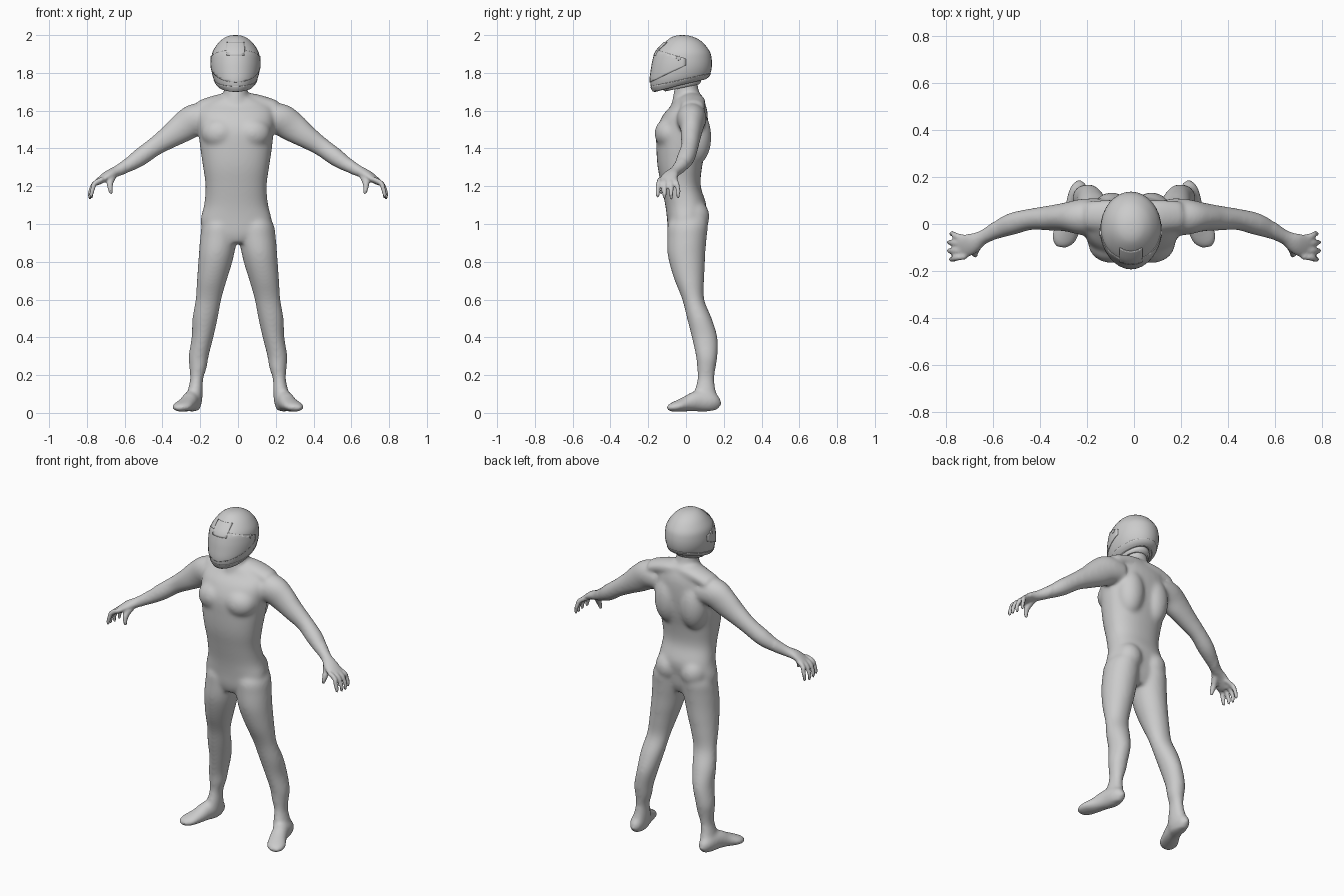
import bpy, bmesh, math
from mathutils import Vector

if "Cube" in bpy.data.objects:
    bpy.data.objects.remove(bpy.data.objects["Cube"])

SIDES = 32


def densify(rows, n=4):
    """Catmull-Rom interpolation of rows of numbers."""
    out = []
    for i in range(len(rows) - 1):
        a, b, c, d = rows[max(i - 1, 0)], rows[i], rows[i + 1], rows[min(i + 2, len(rows) - 1)]
        for k in range(n):
            t = k / n
            out.append([0.5 * (2 * q + (r - p) * t + (2 * p - 5 * q + 4 * r - s) * t * t
                               + (3 * q - p - 3 * r + s) * t ** 3)
                        for p, q, r, s in zip(a, b, c, d)])
    out.append(list(rows[-1]))
    return out


def skin(bm, rings, cap=True):
    loops = [[bm.verts.new(p) for p in ring] for ring in rings]
    n = len(loops[0])
    faces = [bm.faces.new((a[j], a[(j + 1) % n], b[(j + 1) % n], b[j]))
             for a, b in zip(loops, loops[1:]) for j in range(n)]
    if cap:
        faces += [bm.faces.new(loops[0]), bm.faces.new(loops[-1])]
    bmesh.ops.recalc_face_normals(bm, faces=faces)


def stack(bm, rows, cap=True, power=1.0):
    """Level rings: centre x, half width, front y, back y, front z, back z."""
    rings = []
    for cx, hw, yf, yb, zf, zb in densify(rows):
        ring = []
        for j in range(SIDES):
            c, s = (math.copysign(abs(f(2 * math.pi * j / SIDES)) ** power, f(2 * math.pi * j / SIDES))
                    for f in (math.cos, math.sin))
            t = (s + 1) / 2
            ring.append((cx + hw * c, yf + (yb - yf) * t, zf + (zb - zf) * t))
        rings.append(ring)
    skin(bm, rings, cap)


def tube(bm, rows, side=1):
    """Limb along a path: x, y, z, half width, half thickness."""
    rows = densify(rows)
    pts = [Vector((side * r[0], r[1], r[2])) for r in rows]
    rings = []
    for i, r in enumerate(rows):
        d = (pts[min(i + 1, len(pts) - 1)] - pts[max(i - 1, 0)]).normalized()
        up = Vector((0, 0, 1)) if abs(d.z) < 0.8 else Vector((side, 0, 0))
        u = d.cross(up).normalized()
        v = u.cross(d)
        rings.append([pts[i] + u * r[3] * math.cos(a) + v * r[4] * math.sin(a)
                      for a in (2 * math.pi * j / 20 for j in range(20))])
    skin(bm, rings)


def ball(bm, centre, radii):
    ret = bmesh.ops.create_uvsphere(bm, u_segments=24, v_segments=16, radius=1)
    for v in ret["verts"]:
        v.co = Vector([c + p * r for c, p, r in zip(centre, v.co, radii)])


def add_object(name, bm):
    mesh = bpy.data.meshes.new(name)
    bm.to_mesh(mesh)
    bm.free()
    obj = bpy.data.objects.new(name, mesh)
    bpy.context.collection.objects.link(obj)
    for p in mesh.polygons:
        p.use_smooth = True
    return obj


# Torso and neck
bm = bmesh.new()
torso = [(0.90, .07, -.08, .07), (0.95, .165, -.095, .09), (1.02, .188, -.10, .098), (1.1, .17, -.11, .108),
         (1.2, .162, -.13, .078), (1.3, .175, -.15, .085), (1.4, .19, -.157, .105), (1.5, .20, -.155, .115),
         (1.58, .205, -.12, .115), (1.63, .18, -.075, .105), (1.67, .10, -.055, .085)]
stack(bm, [(-.01, w, f, b, z, z) for z, w, f, b in torso], power=0.88)
stack(bm, [(-.012, w, f, b, z, z) for z, w, f, b in
           [(1.6, .085, -.085, .09), (1.68, .066, -.068, .075), (1.74, .062, -.06, .062), (1.82, .062, -.06, .06)]])

leg = [(1.07, .03, .14, -.05, .10), (1.0, .008, .188, -.095, .116), (.93, .004, .20, -.10, .11),
       (.85, .018, .207, -.099, .103), (.78, .035, .212, -.085, .10), (.7, .06, .218, -.06, .096),
       (.6, .088, .225, -.02, .097), (.5, .107, .242, .005, .137), (.4, .13, .246, .03, .167),
       (.3, .155, .262, .052, .167), (.24, .165, .258, .058, .158), (.18, .184, .254, .06, .15),
       (.12, .186, .266, .045, .158), (.06, .19, .275, .03, .174), (.012, .205, .265, .05, .165)]
foot = [(.232, .176, .03, .02, .02), (.235, .14, .056, .042, .05), (.25, .06, .062, .046, .056),
        (.27, 0, .047, .05, .041), (.295, -.05, .035, .056, .029), (.305, -.082, .028, .045, .022),
        (.308, -.103, .024, .02, .011)]
arm = [(.14, .03, 1.555, .08, .07), (.22, .03, 1.555, .078, .085), (.29, .03, 1.512, .062, .08),
       (.36, .025, 1.463, .054, .064), (.44, .02, 1.41, .046, .051), (.52, 0, 1.352, .048, .048),
       (.58, -.025, 1.312, .039, .038), (.64, -.055, 1.28, .03, .029), (.69, -.083, 1.257, .044, .024),
       (.735, -.098, 1.226, .051, .017), (.75, -.10, 1.21, .045, .01)]

# Mirrored limbs and muscle masses
for s in (-1, 1):
    stack(bm, [(s * (a + b) / 2, (b - a) / 2, f, k, z, z) for z, a, b, f, k in leg])
    tube(bm, foot, s)
    tube(bm, arm, s)
    # shoulder slope
    tube(bm, [(0, .03, 1.655, .065, .045), (.1, .035, 1.645, .07, .042), (.2, .035, 1.615, .062, .04)], s)
    # chest, back, buttock, kneecap
    ball(bm, (s * .085 - .01, -.085, 1.48), (.10, .082, .085))
    ball(bm, (s * .085 - .01, .05, 1.46), (.085, .085, .15))
    ball(bm, (s * .085 - .005, .04, 1.04), (.08, .085, .09))
    ball(bm, (s * .155, .01, .64), (.045, .04, .06))
    # fingers and thumb
    for i in range(4):
        y = -.06 - .026 * i
        spread = -.042 - .036 * i
        reach = .793 - .008 * abs(i - 1.5)
        tube(bm, [(.715, y, 1.238, .013, .013), (.757, (y + spread) / 2, 1.217, .014, .014),
                  (reach - .012, spread, 1.185, .012, .012), (reach - .004, spread, 1.155, .011, .011),
                  (reach - .008, spread, 1.128 + .006 * abs(i - 1), .007, .007)], s)
    tube(bm, [(.655, -.075, 1.265, .018, .018), (.675, -.11, 1.225, .019, .019),
              (.677, -.128, 1.19, .014, .014), (.67, -.133, 1.158, .009, .009)], s)

# Fuse everything into one continuous skin
rough = add_object("body_rough", bm)
mod = rough.modifiers.new("fuse", "REMESH")
mod.mode = 'VOXEL'
mod.voxel_size = 0.0075
dg = bpy.context.evaluated_depsgraph_get()
fused = bpy.data.meshes.new_from_object(rough.evaluated_get(dg))
bpy.data.objects.remove(rough)
bm = bmesh.new()
bm.from_mesh(fused)
for count, limit in ((14, .6), (2, 2)):
    chosen = [v for v in bm.verts if abs(v.co.x) < limit]
    for _ in range(count):
        bmesh.ops.smooth_vert(bm, verts=chosen, factor=0.5, use_axis_x=True, use_axis_y=True, use_axis_z=True)
add_object("body", bm)

# Helmet shell
HX = -.013
shell = [(HX, w, f, b, zf, zb) for w, f, b, zf, zb in
         [(.002, -.022, -.018, 2.0, 2.0), (.03, -.052, .015, 1.997, 1.997), (.06, -.083, .052, 1.985, 1.985),
          (.092, -.12, .09, 1.955, 1.96), (.121, -.16, .125, 1.91, 1.915), (.129, -.175, .136, 1.865, 1.875),
          (.129, -.184, .137, 1.815, 1.835), (.121, -.19, .13, 1.765, 1.80), (.108, -.185, .118, 1.725, 1.78),
          (.092, -.172, .10, 1.702, 1.768)]]
lining = [(HX, .082, -.155, .088, 1.702, 1.768), (HX, .075, -.14, .08, 1.72, 1.778), (HX, .07, -.12, .075, 1.78, 1.80)]
bm = bmesh.new()
stack(bm, shell + lining)
helmet = add_object("helmet", bm)


def panel(name, planes, thick):
    """Raised panel: helmet surface trimmed by (point, outward normal) planes."""
    bm = bmesh.new()
    stack(bm, shell, cap=False)
    for co, no in planes:
        bmesh.ops.bisect_plane(bm, geom=bm.verts[:] + bm.edges[:] + bm.faces[:],
                               plane_co=co, plane_no=no, clear_outer=True)
    for f in bm.faces:
        f.normal_update()
        if f.normal.dot(f.calc_center_median() - Vector((HX, -.02, 1.85))) < 0:
            f.normal_flip()
    obj = add_object(name, bm)
    m = obj.modifiers.new("thickness", "SOLIDIFY")
    m.thickness = thick
    m.offset = 1
    return obj


hard = [helmet,
        panel("visor", [((0, -.19, 1.75), (0, .48, -1)), ((0, -.17, 1.925), (0, .3, 1)), ((0, 0, 0), (0, 1, 0))], .003),
        panel("brow_vent", [((.034, 0, 0), (1, 0, 0)), ((-.06, 0, 0), (-1, 0, 0)), ((0, 0, 1.96), (0, 0, 1)),
                            ((0, 0, 1.89), (0, 0, -1)), ((0, 0, 0), (0, 1, 0))], .0045),
        panel("lower_trim", [((0, -.18, 1.73), (0, -.22, 1))], .003)]

# Visor pivots
for s, side in ((-1, "right"), (1, "left")):
    bm = bmesh.new()
    bmesh.ops.create_cone(bm, cap_ends=True, segments=24, radius1=.013, radius2=.011, depth=.012)
    for v in bm.verts:
        v.co = Vector((HX + s * (.127 + v.co.z), -.04 + v.co.x, 1.878 + v.co.y))
    bmesh.ops.recalc_face_normals(bm, faces=bm.faces[:])
    hard.append(add_object("visor_pivot_" + side, bm))

# Chin strap roll under the helmet
bm = bmesh.new()
stack(bm, [(HX, .078, -.12, .078, 1.735, 1.775), (HX, .082, -.125, .08, 1.715, 1.755),
           (HX, .074, -.11, .07, 1.702, 1.74)])
hard.append(add_object("neck_roll", bm))

for o in bpy.context.scene.objects:
    o.select_set(o in hard)
bpy.context.view_layer.objects.active = helmet
bpy.ops.object.shade_smooth_by_angle(angle=math.radians(40))
